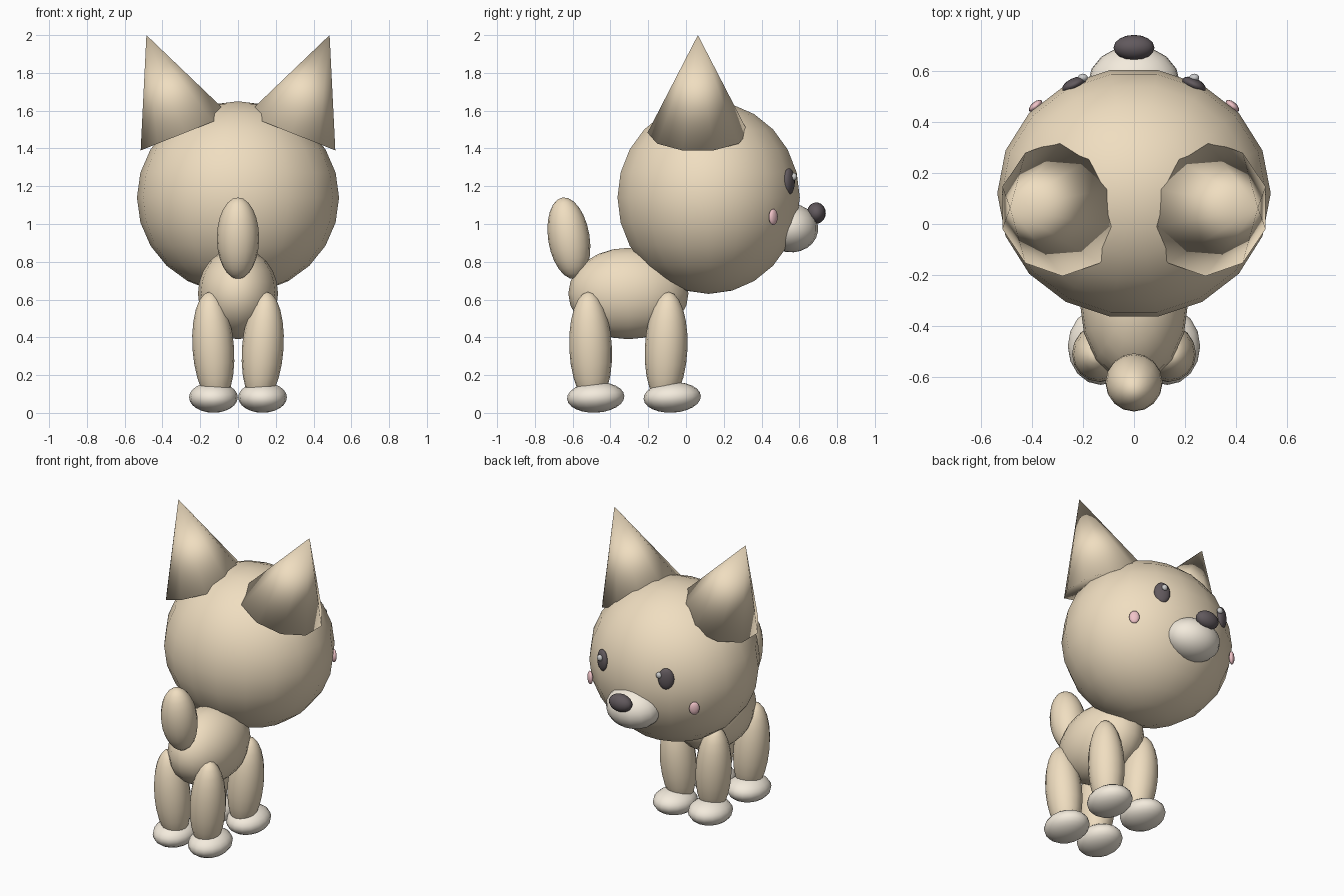
import bpy, bmesh
from math import radians, pi
from mathutils import Matrix, Vector, Euler

if "Cube" in bpy.data.objects:
    bpy.data.objects.remove(bpy.data.objects["Cube"])


def material(name, rgb):
    m = bpy.data.materials.new(name)
    m.diffuse_color = (*rgb, 1)
    m.use_nodes = True
    m.node_tree.nodes["Principled BSDF"].inputs["Base Color"].default_value = m.diffuse_color
    return m


TAN = material("tan_fur", (0.87, 0.73, 0.53))
CREAM = material("cream_fur", (0.90, 0.83, 0.72))
BLACK = material("black", (0.12, 0.10, 0.11))
WHITE = material("white", (0.95, 0.95, 0.95))
PINK = material("pink", (0.88, 0.55, 0.58))


def finish(name, bm, mat, matrix):
    bm.transform(matrix)
    bmesh.ops.recalc_face_normals(bm, faces=bm.faces)
    for f in bm.faces:
        f.smooth = True
    me = bpy.data.meshes.new(name)
    bm.to_mesh(me)
    bm.free()
    me.materials.append(mat)
    ob = bpy.data.objects.new(name, me)
    bpy.context.collection.objects.link(ob)
    return ob


def ball(name, loc, radii, mat, rot=(0, 0, 0), seg=16, rings=12, spin=0):
    """Ellipsoid; rot in degrees, spin turns the segments about its own axis."""
    bm = bmesh.new()
    bmesh.ops.create_uvsphere(bm, u_segments=seg, v_segments=rings, radius=1)
    bm.transform(Matrix.Rotation(radians(spin), 4, 'Z'))
    m = (Matrix.Translation(loc) @ Euler([radians(a) for a in rot]).to_matrix().to_4x4()
         @ Matrix.Diagonal((*radii, 1)))
    return finish(name, bm, mat, m)


# Head, body and tail
ball("head", (0, 0.12, 1.14), (0.535, 0.49, 0.51), TAN, seg=18, spin=10)
ball("body", (0, -0.305, 0.632), (0.212, 0.318, 0.242), TAN)
ball("tail", (0, -0.62, 0.925), (0.112, 0.11, 0.218), TAN, rot=(9, 0, 0))

# Muzzle and nose
ball("muzzle", (0, 0.55, 0.98), (0.18, 0.15, 0.13), CREAM, rot=(-8, 0, 0))
ball("nose", (0, 0.69, 1.058), (0.08, 0.05, 0.056), BLACK)

for side, s in (("right", 1), ("left", -1)):
    # Ears: ten-sided cones tilted outwards
    bm = bmesh.new()
    bmesh.ops.create_cone(bm, cap_ends=True, segments=10, radius1=0.267,
                          radius2=0, depth=0.556)
    bmesh.ops.remove_doubles(bm, verts=bm.verts, dist=1e-5)
    # keep a flat side outermost: a vertex must lie on the y axis
    if any(abs(v.co.y) < 1e-4 and abs(v.co.x) > 0.2 for v in bm.verts):
        bm.transform(Matrix.Rotation(pi / 10, 4, 'Z'))
    axis = Vector((0.37 * s, 0, 0.929))
    centre = Vector((0.485 * s, 0.063, 2.0)) - axis * 0.278
    turn = Matrix.Rotation(s * radians(21.7), 4, 'Y')
    finish(side + "_ear", bm, TAN, Matrix.Translation(centre) @ turn)

    # Eyes, eye glints and cheeks
    ball(side + "_eye", (0.235 * s, 0.545, 1.225), (0.05, 0.025, 0.07), BLACK,
         rot=(0, 0, -26 * s))
    ball(side + "_eye_glint", (0.218 * s + 0.018, 0.572, 1.25), (0.02, 0.016, 0.02),
         WHITE, seg=10, rings=8)
    ball(side + "_cheek", (0.385 * s, 0.462, 1.037), (0.032, 0.016, 0.043), PINK,
         rot=(0, 0, -40 * s), seg=12, rings=8)

    # Legs and paws
    for end, y, paw_y, lean in (("front", -0.105, -0.073, -2.5), ("back", -0.505, -0.478, 2.5)):
        ball(f"{end}_{side}_leg", (0.131 * s, y, 0.342), (0.11, 0.113, 0.30), TAN,
             rot=(lean, 4 * s, 0))
        ball(f"{end}_{side}_paw", (0.13 * s, paw_y, 0.082), (0.129, 0.152, 0.081), CREAM,
             rot=(3, 0, 0))
